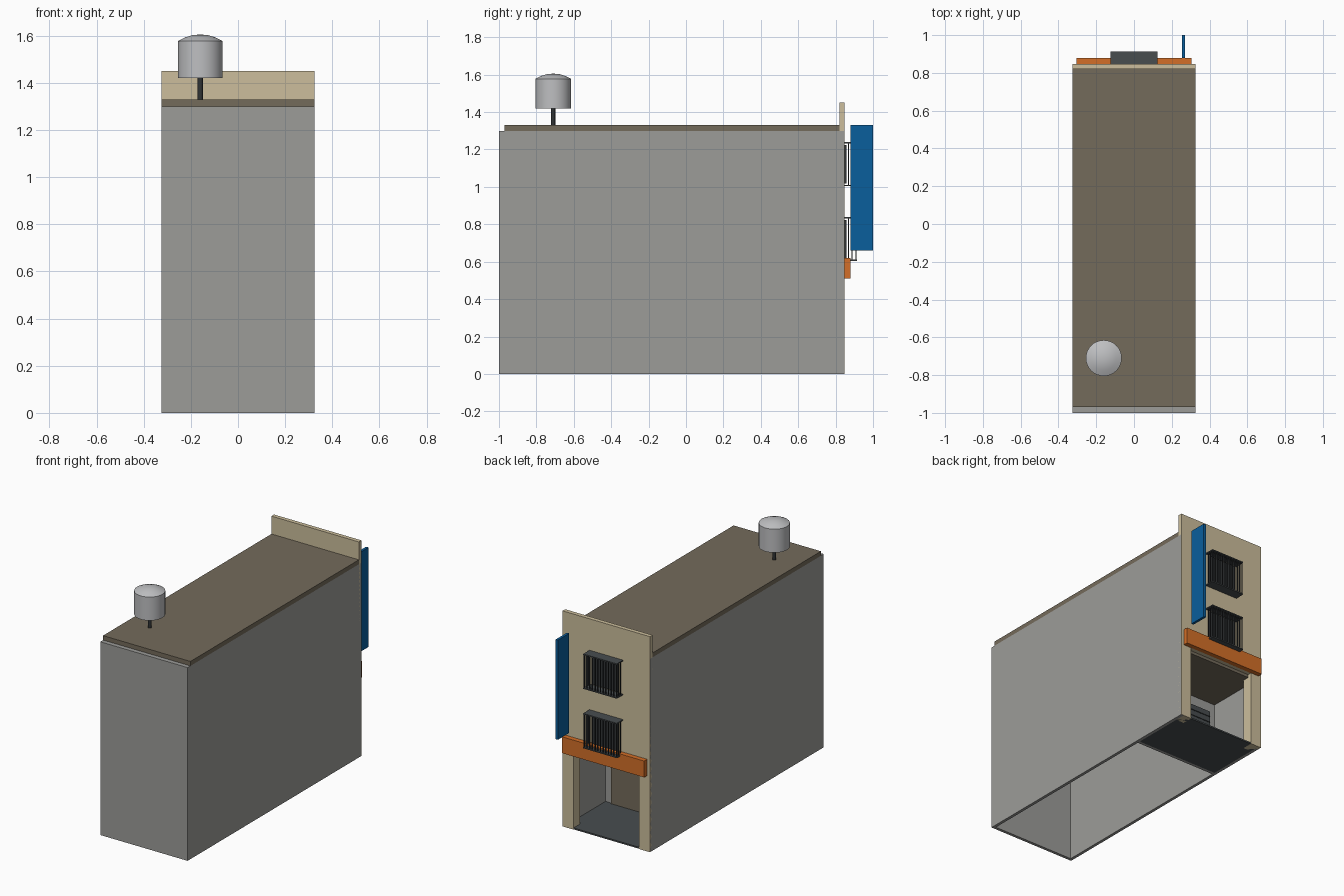
import bpy, bmesh, math

if "Cube" in bpy.data.objects:
    bpy.data.objects.remove(bpy.data.objects["Cube"])


def mat(name, srgb):
    m = bpy.data.materials.new(name)
    lin = [(c / 255 / 12.92) if c <= 10 else ((c / 255 + 0.055) / 1.055) ** 2.4 for c in srgb]
    m.diffuse_color = (*lin, 1)
    m.use_nodes = True
    m.node_tree.nodes["Principled BSDF"].inputs["Base Color"].default_value = m.diffuse_color
    return m


GREY = mat("wall_grey", (156, 156, 153))
BEIGE = mat("facade_beige", (204, 190, 156))
BROWN = mat("roof_brown", (116, 107, 91))
SLATE = mat("slate_grey", (72, 77, 79))
DARK = mat("dark_iron", (48, 51, 53))
ORANGE = mat("awning_orange", (212, 111, 40))
BLUE = mat("sign_blue", (10, 94, 156))
STEEL = mat("tank_grey", (190, 191, 193))


def add_box(bm, x0, x1, y0, y1, z0, z1):
    v = [bm.verts.new((x, y, z)) for x in (x0, x1) for y in (y0, y1) for z in (z0, z1)]
    for f in ((0, 1, 3, 2), (4, 6, 7, 5), (0, 4, 5, 1), (2, 3, 7, 6), (0, 2, 6, 4), (1, 5, 7, 3)):
        bm.faces.new([v[i] for i in f])


def boxes(name, material, *dims):
    """One object made of one or more boxes (x0, x1, y0, y1, z0, z1)."""
    bm = bmesh.new()
    for d in dims:
        add_box(bm, *d)
    bmesh.ops.recalc_face_normals(bm, faces=bm.faces)
    me = bpy.data.meshes.new(name)
    bm.to_mesh(me)
    bm.free()
    me.materials.append(material)
    ob = bpy.data.objects.new(name, me)
    bpy.context.collection.objects.link(ob)
    return ob


def lathe(name, material, cx, cy, profile, n=24):
    """Revolve (radius, z) points; both ends are closed."""
    bm = bmesh.new()
    rings = [[bm.verts.new((cx + r * math.cos(2 * math.pi * i / n),
                            cy + r * math.sin(2 * math.pi * i / n), z)) for i in range(n)]
             for r, z in profile]
    for a, b in zip(rings, rings[1:]):
        for i in range(n):
            j = (i + 1) % n
            bm.faces.new((a[i], a[j], b[j], b[i]))
    bm.faces.new(rings[0][::-1])
    bm.faces.new(rings[-1])
    me = bpy.data.meshes.new(name)
    bm.to_mesh(me)
    bm.free()
    me.materials.append(material)
    ob = bpy.data.objects.new(name, me)
    bpy.context.collection.objects.link(ob)
    bpy.context.view_layer.objects.active = ob
    ob.select_set(True)
    bpy.ops.object.shade_smooth_by_angle(angle=math.radians(35))
    ob.select_set(False)


W = 0.325          # half width
T = 0.02           # wall thickness
F = 0.845          # street facade plane

# Hollow shell, open underneath
boxes("side_walls", GREY, (-W, -W + T, -1, F, 0, 1.3), (W - T, W, -1, F, 0, 1.3))
boxes("end_wall", GREY, (-W + T, W - T, -1, -1 + T, 0, 1.3))
boxes("roof_ledge", GREY, (-W + T, W - T, -1 + T, -0.95, 1.28, 1.3))
boxes("roof_slab", BROWN, (-W, W, -0.97, 0.82, 1.3, 1.33))

# Street facade around the shop opening, with parapet
boxes("facade", BEIGE,
      (-W, W, 0.82, F + 0.003, 0.51, 1.3),
      (-W, -0.245, 0.82, F + 0.003, 0, 0.51),
      (0.245, W, 0.82, F + 0.003, 0, 0.51))
boxes("parapet", BEIGE, (-W, W, 0.82, F + 0.003, 1.3, 1.45))
boxes("opening_posts", BEIGE,
      (-W + T, -0.245, 0.775, 0.82, 0, 0.5), (0.245, W - T, 0.775, 0.82, 0, 0.5))

# Shop interior
boxes("shop_floor", SLATE, (-W + T, W - T, 0.42, 0.82, 0, 0.01),
      (-0.245, 0.245, 0.82, F, 0, 0.01))
boxes("shop_back_wall", GREY, (-W + T, W - T, 0.40, 0.42, 0, 0.5))
boxes("shop_ceiling", BROWN, (-W + T, W - T, 0.40, 0.82, 0.49, 0.51))
boxes("back_panel", BROWN, (-0.26, 0.26, 0.42, 0.428, 0.01, 0.29))
boxes("back_shutter", SLATE, *[(-0.26, 0.26, 0.42, 0.432, z, z + 0.035)
                               for z in (0.305, 0.345, 0.385)])

# Awning band and projecting sign
boxes("awning_band", ORANGE, (-0.305, 0.305, F, 0.88, 0.51, 0.62))
boxes("projecting_sign", BLUE, (0.253, 0.27, 0.88, 1.0, 0.66, 1.33))

# Barred windows
for label, z0 in (("lower", 0.604), ("upper", 1.004)):
    z1 = z0 + 0.235
    boxes(label + "_window_pane", DARK, (-0.1, 0.1, F, 0.857, z0 + 0.015, z1 - 0.015))
    boxes(label + "_window_plates", SLATE,
          (-0.125, 0.125, F, 0.914, z0, z0 + 0.007), (-0.125, 0.125, F, 0.914, z1 - 0.007, z1))
    b = 0.003
    spots = [(-0.12 + 0.24 * i / 12, 0.909) for i in range(13)]
    spots += [(s * 0.12, y) for s in (-1, 1) for y in (0.868, 0.888)]
    boxes(label + "_window_bars", DARK,
          *[(x - b, x + b, y - b, y + b, z0 + 0.007, z1 - 0.007) for x, y in spots])

# Water tank on its post
lathe("tank_post", DARK, -0.16, -0.71, [(0.011, 1.33), (0.011, 1.42)], 12)
lathe("water_tank", STEEL, -0.16, -0.71,
      [(0.095, 1.42), (0.095, 1.578), (0.065, 1.593), (0.033, 1.603), (0.008, 1.605)], 32)
